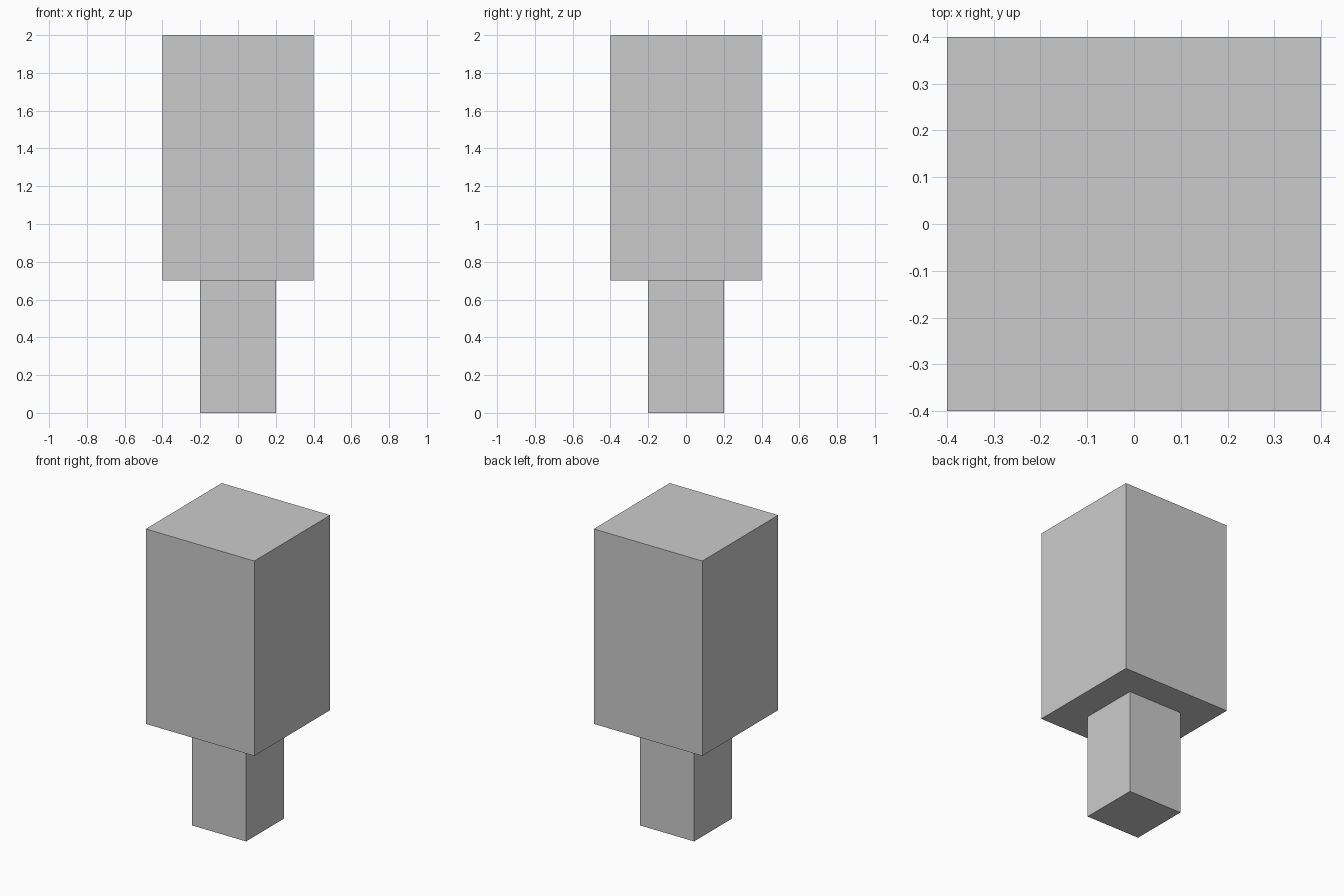
import bpy

if "Cube" in bpy.data.objects:
    bpy.data.objects.remove(bpy.data.objects["Cube"])


def box(name, width, z0, z1):
    bpy.ops.mesh.primitive_cube_add(size=1, location=(0, 0, (z0 + z1) / 2))
    ob = bpy.context.object
    ob.name = name
    ob.scale = (width, width, z1 - z0)
    bpy.ops.object.transform_apply(location=False, rotation=False, scale=True)
    return ob


# Narrow square post at the bottom
box("lower_post", 0.4, 0.0, 0.7)

# Wide square block resting on the post
box("upper_block", 0.8, 0.7, 2.0)
